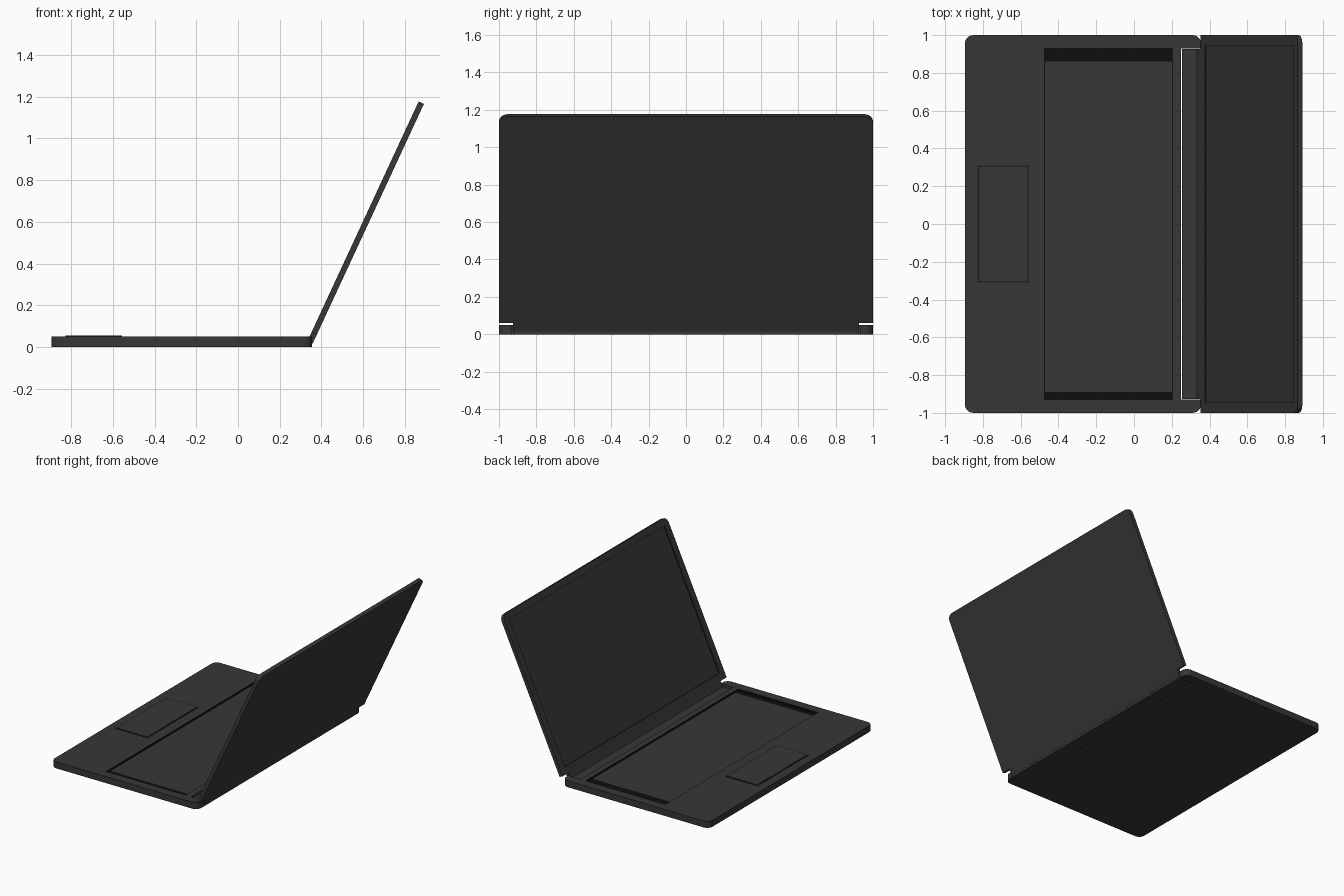
import bpy, bmesh, math
from mathutils import Matrix

if "Cube" in bpy.data.objects:
    bpy.data.objects.remove(bpy.data.objects["Cube"])


def material(name, v):
    m = bpy.data.materials.new(name)
    m.diffuse_color = (v, v, v, 1)
    m.use_nodes = True
    m.node_tree.nodes["Principled BSDF"].inputs["Base Color"].default_value = m.diffuse_color
    return m


CASE = material("charcoal case", 0.038)
SCREEN = material("dark screen", 0.035)
DARK = material("dark seam", 0.013)
BLACK = material("black well", 0.0045)


def slab(name, x0, x1, y0, y1, z0, z1, mat, radius=0.0, corners=(1, 1), seg=6):
    """Flat slab; corners = whether the low-x / high-x corners are rounded."""
    pts = []
    for sx, sy, a0 in ((1, 1, 0), (-1, 1, 90), (-1, -1, 180), (1, -1, 270)):
        cx, cy = (x1 if sx > 0 else x0), (y1 if sy > 0 else y0)
        if radius and corners[1 if sx > 0 else 0]:
            for i in range(seg + 1):
                a = math.radians(a0 + 90 * i / seg)
                pts.append((cx - sx * radius + radius * math.cos(a),
                            cy - sy * radius + radius * math.sin(a), z0))
        else:
            pts.append((cx, cy, z0))
    bm = bmesh.new()
    face = bm.faces.new([bm.verts.new(p) for p in pts])
    ext = bmesh.ops.extrude_face_region(bm, geom=[face])
    for v in ext["geom"]:
        if isinstance(v, bmesh.types.BMVert):
            v.co.z = z1
    bmesh.ops.recalc_face_normals(bm, faces=bm.faces)
    me = bpy.data.meshes.new(name)
    bm.to_mesh(me)
    bm.free()
    me.materials.append(mat)
    ob = bpy.data.objects.new(name, me)
    bpy.context.collection.objects.link(ob)
    return ob


def cut(ob, *box):
    """Cut a box-shaped pocket out of a part and remove the cutter."""
    cutter = slab("cutter", *box, CASE)
    cutter.hide_render = True
    mod = ob.modifiers.new("pocket", "BOOLEAN")
    mod.operation, mod.solver, mod.object = "DIFFERENCE", "EXACT", cutter
    bpy.context.view_layer.update()
    dg = bpy.context.evaluated_depsgraph_get()
    me = bpy.data.meshes.new_from_object(ob.evaluated_get(dg))
    ob.modifiers.clear()
    ob.data = me
    bpy.data.objects.remove(cutter)


# Base with keyboard well and hinge notch
base = slab("base", -0.895, 0.355, -1, 1, 0, 0.05, CASE, 0.045)
cut(base, -0.475, 0.205, -0.93, 0.93, 0.034, 0.2)
cut(base, 0.25, 0.6, -0.93, 0.93, -0.1, 0.2)
base.data.materials.append(BLACK)
for p in base.data.polygons:
    c = p.center
    if -0.48 < c.x < 0.21 and abs(c.y) < 0.935 and 0.03 < c.z < 0.0495:
        p.material_index = 1

# Keyboard panel leaves a black strip at each end
slab("keyboard_panel", -0.47, 0.20, -0.89, 0.86, 0.033, 0.039, CASE)

# Touchpad with dark border
slab("touchpad_border", -0.828, -0.555, -0.31, 0.31, 0.049, 0.054, DARK)
slab("touchpad", -0.819, -0.564, -0.301, 0.301, 0.05, 0.055, CASE)

# Hinge bar in the notch
slab("hinge_bar", 0.253, 0.355, -0.926, 0.926, 0, 0.032, CASE)

# Lid, built flat and then tilted: local x runs up the lid, -z is the outside
L, T = 1.218, 0.028
tilt = Matrix.Translation((0.353, 0, 0.072)) @ Matrix.Rotation(-math.radians(65.1), 4, "Y")
lid = slab("lid", 0, L, -1, 1, -T, 0, CASE, 0.045, (0, 1))
cut(lid, 0.052, 1.17, -0.945, 0.945, -0.008, 0.1)
lid.data.materials.append(SCREEN)
lid.data.materials.append(DARK)
for p in lid.data.polygons:
    c = p.center
    if -0.0085 < c.z < -0.0005 and abs(c.y) < 0.95 and 0.05 < c.x < 1.175:
        p.material_index = 1 if abs(p.normal.z) > 0.9 else 2
tongue = slab("lid_tongue", -0.05, 0.002, -0.926, 0.926, -T, 0, CASE)
for ob in (lid, tongue):
    ob.data.transform(tilt)

# Smooth rounded corners, keep edges sharp
for ob in bpy.context.collection.objects:
    ob.select_set(ob.name in ("base", "lid"))
bpy.context.view_layer.objects.active = base
bpy.ops.object.shade_smooth_by_angle(angle=math.radians(30))
